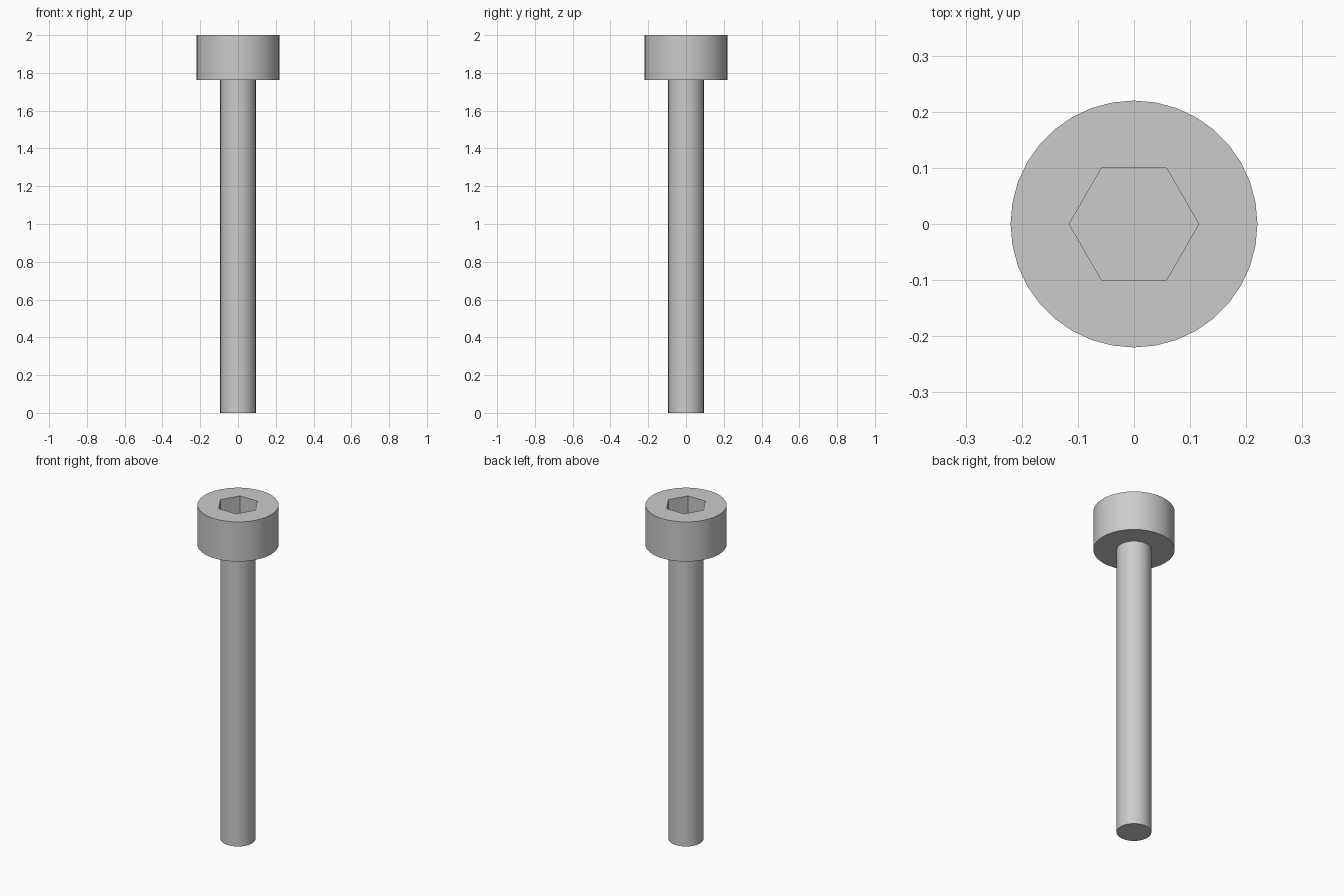
import bpy, bmesh
from math import cos, sin, tau, radians

if "Cube" in bpy.data.objects:
    bpy.data.objects.remove(bpy.data.objects["Cube"])

SIDES = 36
HEAD_BOTTOM, TOP = 1.763, 2.0
HEAD_RADIUS, SHANK_RADIUS = 0.22, 0.094
SOCKET_RADIUS, SOCKET_FLOOR = 0.1155, 1.88

steel = bpy.data.materials.new("steel_grey")
steel.use_nodes = True
colour = (0.6, 0.6, 0.6, 1)
steel.diffuse_color = colour
steel.node_tree.nodes["Principled BSDF"].inputs["Base Color"].default_value = colour


def ring(bm, radius, z, sides):
    """Closed loop of verts with a corner on the x axis."""
    return [bm.verts.new((radius * cos(tau * i / sides), radius * sin(tau * i / sides), z))
            for i in range(sides)]


def wall(bm, low, high):
    """Quads joining two loops with the same number of corners."""
    n = len(low)
    for i in range(n):
        j = (i + 1) % n
        bm.faces.new((low[i], low[j], high[j], high[i]))


def loop_edges(bm, loop):
    return [bm.edges.get((v, loop[i - 1])) for i, v in enumerate(loop)]


def finish(bm, name):
    bmesh.ops.recalc_face_normals(bm, faces=bm.faces)
    mesh = bpy.data.meshes.new(name)
    bm.to_mesh(mesh)
    bm.free()
    mesh.materials.append(steel)
    obj = bpy.data.objects.new(name, mesh)
    bpy.context.collection.objects.link(obj)
    bpy.ops.object.select_all(action="DESELECT")
    obj.select_set(True)
    bpy.context.view_layer.objects.active = obj
    bpy.ops.object.shade_smooth_by_angle(angle=radians(30))


# Shank, its top end buried in the head
bm = bmesh.new()
low, high = (ring(bm, SHANK_RADIUS, z, SIDES) for z in (0, HEAD_BOTTOM + 0.05))
wall(bm, low, high)
bm.faces.new(low)
bm.faces.new(high)
finish(bm, "shank")

# Cylindrical head with a hexagonal socket sunk into its top
bm = bmesh.new()
low, high = (ring(bm, HEAD_RADIUS, z, SIDES) for z in (HEAD_BOTTOM, TOP))
floor, rim = (ring(bm, SOCKET_RADIUS, z, 6) for z in (SOCKET_FLOOR, TOP))
wall(bm, low, high)
wall(bm, floor, rim)
bm.faces.new(low)
bm.faces.new(floor)
bmesh.ops.triangle_fill(bm, use_beauty=True, normal=(0, 0, 1),
                        edges=loop_edges(bm, high) + loop_edges(bm, rim))
finish(bm, "head")
